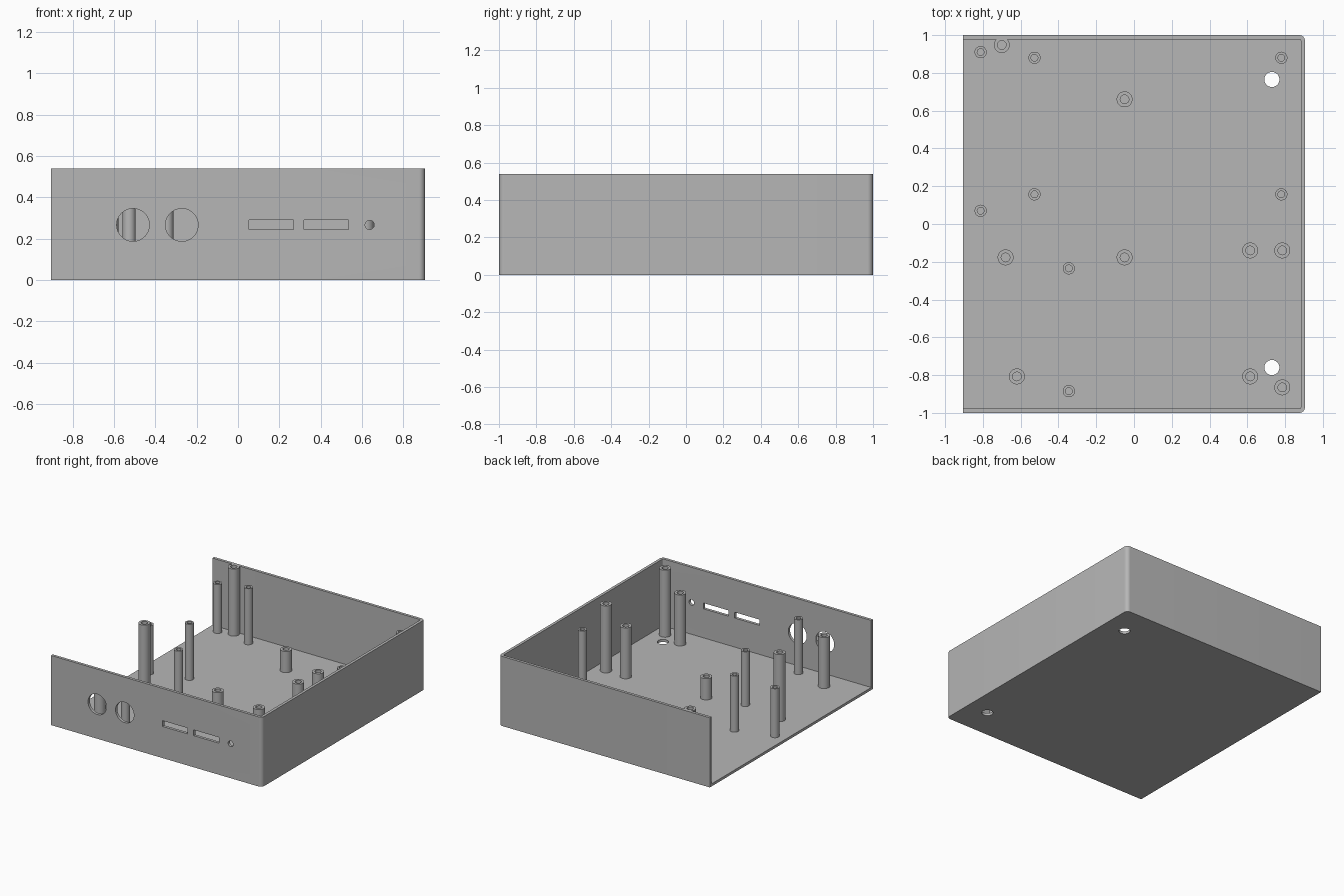
import bpy, bmesh, math
from mathutils import Matrix, Vector

if "Cube" in bpy.data.objects:
    bpy.data.objects.remove(bpy.data.objects["Cube"], do_unlink=True)

W, D, H = 0.905, 1.0, 0.54      # half width, half depth, height
WALL, FLOOR = 0.022, 0.02

grey = bpy.data.materials.new("plain grey")
grey.use_nodes = True
grey.diffuse_color = (0.47, 0.47, 0.47, 1)
grey.node_tree.nodes["Principled BSDF"].inputs["Base Color"].default_value = (0.47, 0.47, 0.47, 1)


def finish(name, bm):
    bmesh.ops.recalc_face_normals(bm, faces=bm.faces)
    mesh = bpy.data.meshes.new(name)
    bm.to_mesh(mesh)
    bm.free()
    mesh.materials.append(grey)
    ob = bpy.data.objects.new(name, mesh)
    bpy.context.collection.objects.link(ob)
    return ob


def activate(ob):
    bpy.ops.object.select_all(action='DESELECT')
    ob.select_set(True)
    bpy.context.view_layer.objects.active = ob


def smooth(ob):
    activate(ob)
    bpy.ops.object.shade_smooth_by_angle(angle=math.radians(35))


def slab(name, left, right, half_depth, z0, z1, radius):
    """Block whose two right-hand upright corners are rounded."""
    outline = [(left, half_depth), (left, -half_depth)]
    for sign, start in ((-1, -90), (1, 0)):
        cx, cy = right - radius, sign * (half_depth - radius)
        for i in range(9):
            a = math.radians(start + i * 90 / 8)
            outline.append((cx + radius * math.cos(a), cy + radius * math.sin(a)))
    bm = bmesh.new()
    face = bm.faces.new([bm.verts.new((x, y, z0)) for x, y in outline])
    ext = bmesh.ops.extrude_face_region(bm, geom=[face])
    top = [v for v in ext["geom"] if isinstance(v, bmesh.types.BMVert)]
    bmesh.ops.translate(bm, verts=top, vec=(0, 0, z1 - z0))
    return finish(name, bm)


def round_cutter(centre, radius, axis):
    bm = bmesh.new()
    turn = Matrix.Rotation(math.pi / 2, 4, 'X') if axis == 'Y' else Matrix()
    bmesh.ops.create_cone(bm, cap_ends=True, segments=48, radius1=radius, radius2=radius,
                          depth=0.12, matrix=Matrix.Translation(centre) @ turn)
    return finish("hole_cutter", bm)


def slot_cutter(x0, x1, z0, z1):
    bm = bmesh.new()
    place = Matrix.Translation(((x0 + x1) / 2, -D, (z0 + z1) / 2))
    bmesh.ops.create_cube(bm, size=1, matrix=place @ Matrix.Diagonal((x1 - x0, 0.12, z1 - z0, 1)))
    return finish("slot_cutter", bm)


def cut(ob, cutter):
    mod = ob.modifiers.new("cut", 'BOOLEAN')
    mod.operation, mod.solver, mod.object = 'DIFFERENCE', 'EXACT', cutter
    activate(ob)
    bpy.ops.object.modifier_apply(modifier=mod.name)
    bpy.data.objects.remove(cutter, do_unlink=True)


def standoff(name, x, y, top, outer, bore):
    """Hollow round post standing on the floor, spun from its wall section."""
    bm = bmesh.new()
    section = [(bore, FLOOR), (outer, FLOOR), (outer, top), (bore, top)]
    verts = [bm.verts.new((x + r, y, z)) for r, z in section]
    edges = [bm.edges.new((verts[i], verts[(i + 1) % 4])) for i in range(4)]
    bmesh.ops.spin(bm, geom=verts + edges, cent=(x, y, 0), axis=(0, 0, 1),
                   angle=math.tau, steps=32, use_merge=True)
    bmesh.ops.remove_doubles(bm, verts=bm.verts, dist=0.0001)
    smooth(finish(name, bm))


# Tray: floor with front, back and right walls, open at the top and one side
case = slab("case", -W, W, D, 0, H, 0.03)
cut(case, slab("cavity_cutter", -W - 0.1, W - WALL, D - WALL, FLOOR, H + 0.1, 0.008))

# Front panel openings
for x, r in ((-0.508, 0.079), (-0.272, 0.079), (0.637, 0.022)):
    cut(case, round_cutter(Vector((x, -D, 0.267)), r, 'Y'))
for x in (0.053, 0.32):
    cut(case, slot_cutter(x, x + 0.215, 0.245, 0.29))

# Floor holes
for y in (0.765, -0.76):
    cut(case, round_cutter(Vector((0.73, y, 0)), 0.04, 'Z'))
smooth(case)

# Wide posts, grouped by height
wide = {
    H: [(-0.70, 0.948), (-0.68, -0.177), (0.785, -0.14), (0.785, -0.865)],
    0.415: [(0.615, -0.14), (-0.62, -0.807), (0.615, -0.807)],
    0.185: [(-0.05, 0.66), (-0.05, -0.177)],
}
# Slim posts, grouped by height
slim = {
    0.455: [(-0.527, 0.88), (0.78, 0.88), (-0.527, 0.157), (0.78, 0.157)],
    0.445: [(-0.345, -0.235), (-0.345, -0.885)],
    0.4: [(-0.812, 0.91), (-0.812, 0.07)],
}
for label, groups, outer, bore in (("wide_post", wide, 0.042, 0.023), ("slim_post", slim, 0.032, 0.018)):
    for top, spots in groups.items():
        for x, y in spots:
            standoff(label, x, y, top, outer, bore)
